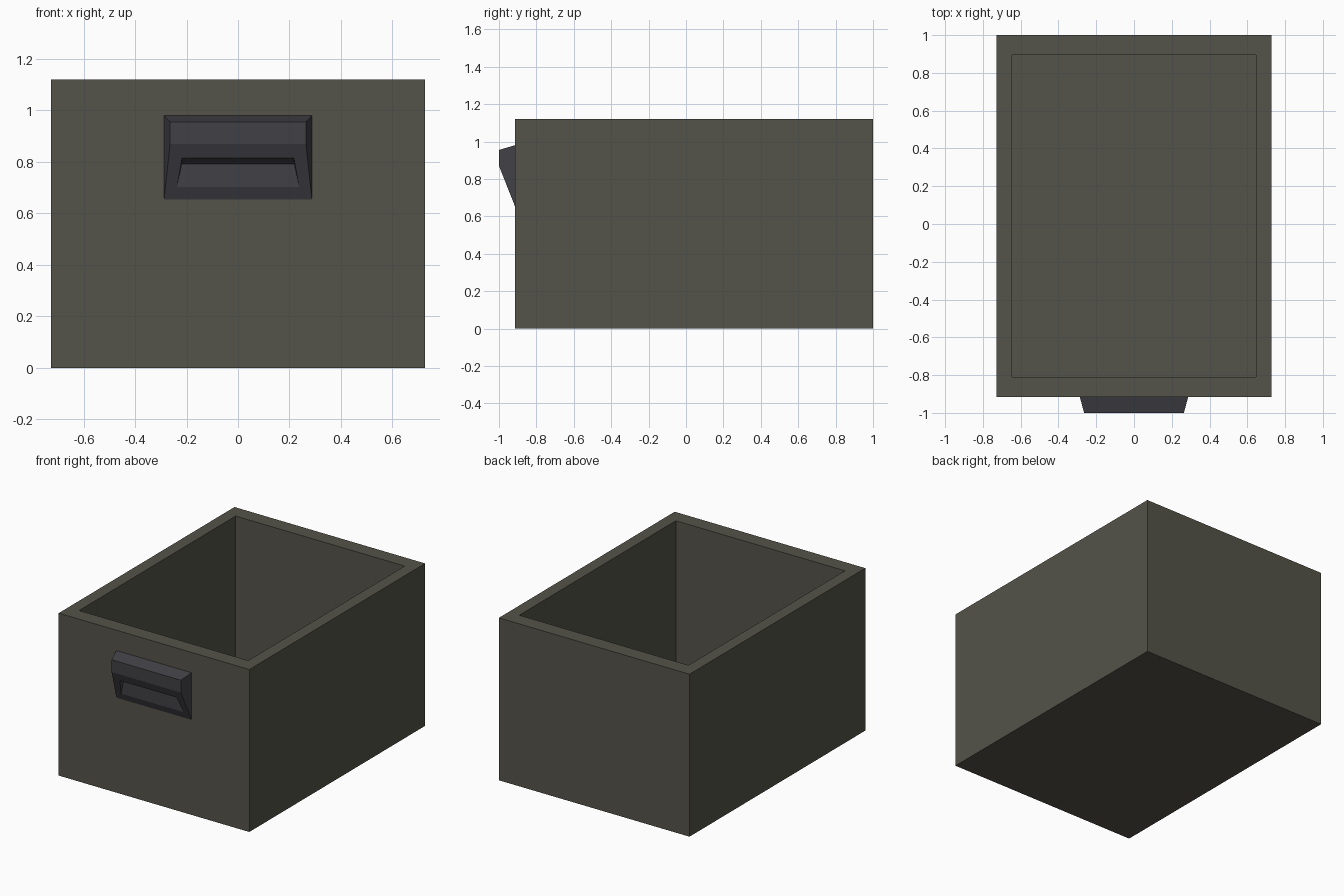
import bpy
import bmesh

if "Cube" in bpy.data.objects:
    bpy.data.objects.remove(bpy.data.objects["Cube"])


def material(name, color):
    m = bpy.data.materials.new(name)
    m.diffuse_color = (*color, 1)
    m.use_nodes = True
    m.node_tree.nodes["Principled BSDF"].inputs["Base Color"].default_value = m.diffuse_color
    return m


def ring_solid(name, rings, mat):
    """Bridge a chain of four-point rings and cap both ends."""
    bm = bmesh.new()
    loops = [[bm.verts.new(p) for p in ring] for ring in rings]
    for a, b in zip(loops, loops[1:]):
        for i in range(4):
            j = (i + 1) % 4
            bm.faces.new((a[i], a[j], b[j], b[i]))
    bm.faces.new(loops[0][::-1])
    bm.faces.new(loops[-1])
    bmesh.ops.remove_doubles(bm, verts=bm.verts[:], dist=0.0005)
    bmesh.ops.recalc_face_normals(bm, faces=bm.faces[:])
    mesh = bpy.data.meshes.new(name)
    bm.to_mesh(mesh)
    bm.free()
    mesh.materials.append(mat)
    obj = bpy.data.objects.new(name, mesh)
    bpy.context.collection.objects.link(obj)
    return obj


def ring(w0, y0, z0, w1, y1, z1):
    """Symmetric quad: one edge of half width w0, the other of half width w1."""
    return [(-w0, y0, z0), (w0, y0, z0), (w1, y1, z1), (-w1, y1, z1)]


olive = material("dark olive", (0.089, 0.087, 0.067))
charcoal = material("charcoal", (0.053, 0.051, 0.060))

# Open box: outer wall, rim, inner wall, floor
FRONT, BACK, TOP = -0.915, 1.0, 1.12
box = [ring(w, y0, z, w, y1, z) for w, y0, y1, z in (
    (0.727, FRONT, BACK, 0.0),
    (0.727, FRONT, BACK, TOP),
    (0.645, -0.81, 0.895, TOP),
    (0.645, -0.81, 0.895, 0.10))]
ring_solid("drawer_box", box, olive)


# Handle: wedge with a finger pocket cut into its sloping underside
def slope_y(z):
    return FRONT - 0.085 * (z - 0.655) / 0.215


pocket_y = slope_y(0.703)
ring_solid("handle", [
    ring(0.287, FRONT, 0.98, 0.264, -1.0, 0.955),
    ring(0.287, FRONT, 0.655, 0.264, -1.0, 0.87),
    ring(0.237, pocket_y, 0.703, 0.217, slope_y(0.815), 0.815),
    ring(0.237, pocket_y, 0.703, 0.219, pocket_y, 0.792)], charcoal)
